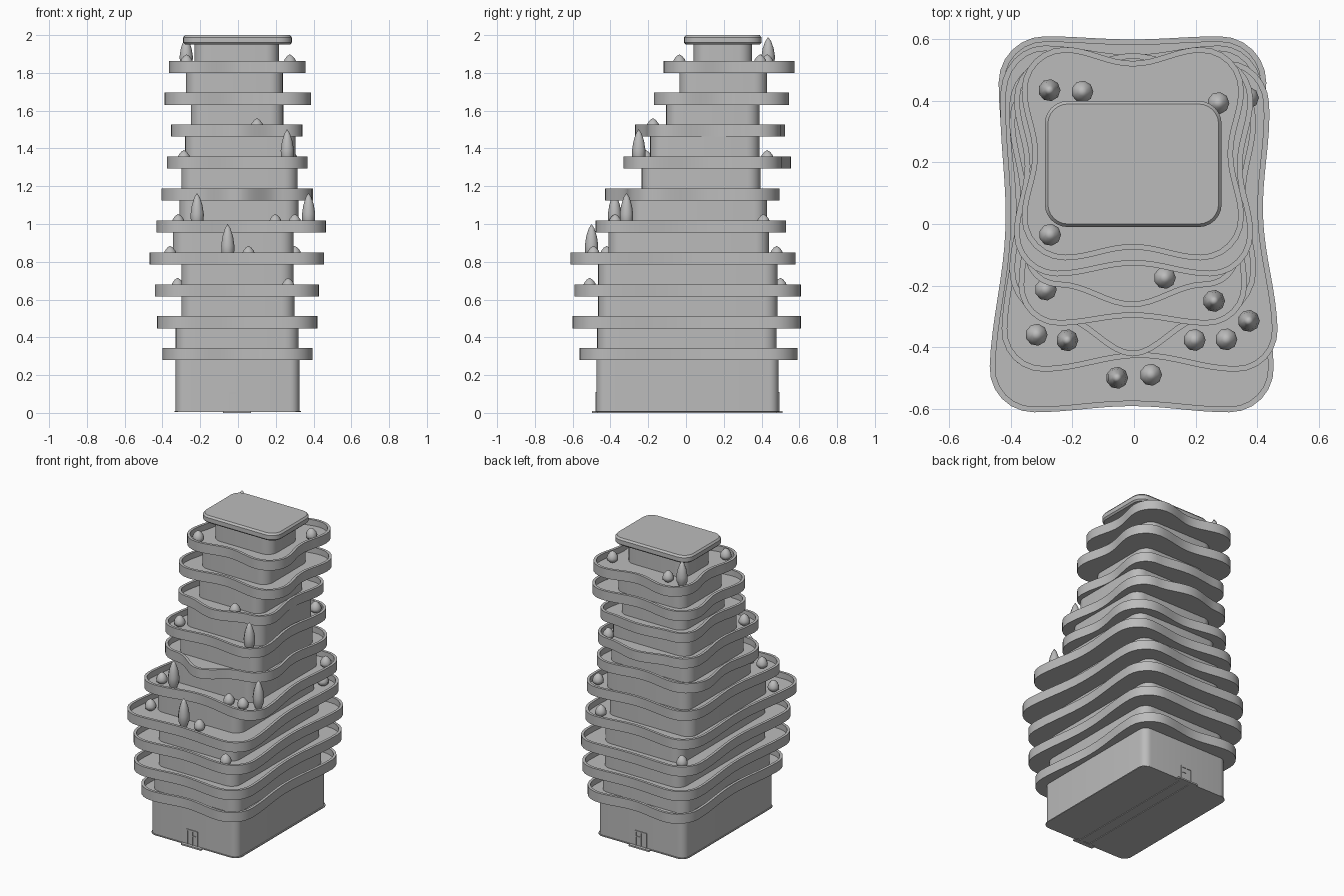
import bpy, bmesh, math
from mathutils import Vector

cube = bpy.data.objects.get("Cube")
if cube:
    bpy.data.objects.remove(cube, do_unlink=True)

GREY = (0.5, 0.5, 0.5, 1)
mat = bpy.data.materials.new("plain_grey")
mat.use_nodes = True
mat.diffuse_color = GREY
mat.node_tree.nodes["Principled BSDF"].inputs["Base Color"].default_value = GREY


def outline(x0, x1, y0, y1, r, dips=(0, 0, 0, 0), taper=0):
    """Rounded rectangle, anticlockwise; dips (front, right, back, left) push each
    side's middle inward and taper narrows it towards the back."""
    pts = []
    corners = [Vector((x0, y0)), Vector((x1, y0)), Vector((x1, y1)), Vector((x0, y1))]
    for i, dip in enumerate(dips):
        a, b = corners[i], corners[(i + 1) % 4]
        along = (b - a).normalized()
        inward = Vector((-along.y, along.x))
        start, end = a + along * r, b - along * r
        steps = 16 if dip else 1
        for k in range(steps):
            t = k / steps
            wave = dip * (1 - math.cos(2 * math.pi * t)) / 2
            pts.append(start.lerp(end, t) + inward * wave)
        centre = end + inward * r
        for k in range(6):
            s = math.pi / 2 * k / 6
            pts.append(centre - inward * r * math.cos(s) + along * r * math.sin(s))
    return [Vector((p.x * (1 - taper * (p.y - y0) / (y1 - y0)), p.y)) for p in pts]


def inset(pts, d):
    """Move every outline point inward by d."""
    out = []
    for i, p in enumerate(pts):
        t = (pts[(i + 1) % len(pts)] - pts[i - 1]).normalized()
        out.append(p + Vector((-t.y, t.x)) * d)
    return out


def finish(name, bm, angle=35):
    bmesh.ops.recalc_face_normals(bm, faces=bm.faces)
    mesh = bpy.data.meshes.new(name)
    bm.to_mesh(mesh)
    bm.free()
    mesh.materials.append(mat)
    obj = bpy.data.objects.new(name, mesh)
    bpy.context.collection.objects.link(obj)
    bpy.ops.object.select_all(action="DESELECT")
    obj.select_set(True)
    bpy.context.view_layer.objects.active = obj
    bpy.ops.object.shade_smooth_by_angle(angle=math.radians(angle))


def skin(name, rings):
    """Join (outline, z) rings into a closed solid."""
    bm = bmesh.new()
    loops = [[bm.verts.new((p.x, p.y, z)) for p in pts] for pts, z in rings]
    for low, high in zip(loops, loops[1:]):
        for i in range(len(low)):
            j = (i + 1) % len(low)
            bm.faces.new((low[i], low[j], high[j], high[i]))
    bm.faces.new(loops[0][::-1])
    bm.faces.new(loops[-1])
    finish(name, bm)


def box(name, x0, x1, y0, y1, z0, z1):
    pts = [Vector(p) for p in ((x0, y0), (x1, y0), (x1, y1), (x0, y1))]
    skin(name, [(pts, z0), (pts, z1)])


RIM, DEPTH, THICK, STEP, FIRST = 0.018, 0.04, 0.064, 0.169, 0.279


def slab_z(n):
    return FIRST + STEP * (n - 1)


# Balcony trays: x0, x1, y0, y1, corner radius, front dip, back dip, taper
slabs = [
    (-.40, .395, -.565, .59, .15, .03, .03, 0),
    (-.43, .42, -.60, .61, .15, .025, .015, 0),
    (-.44, .43, -.59, .61, .15, .025, .01, 0),
    (-.475, .46, -.612, .58, .15, .02, .03, .1),
    (-.435, .472, -.48, .53, .14, .045, .03, .08),
    (-.405, .397, -.31, .495, .16, -.12, .03, 0),
    (-.375, .367, -.33, .505, .13, .025, -.05, 0),
    (-.355, .342, -.205, .50, .11, -.065, -.025, 0),
    (-.39, .387, -.17, .545, .14, .035, .035, 0),
    (-.365, .357, -.118, .575, .14, .035, .045, 0),
]
for n, (x0, x1, y0, y1, r, front, back, taper) in enumerate(slabs, 1):
    outer = outline(x0, x1, y0, y1, r, (front, .035, back, .035), taper)
    inner = inset(outer, RIM)
    z = slab_z(n)
    skin(f"balcony_{n}", [(outer, z), (outer, z + THICK), (inner, z + THICK), (inner, z + THICK - DEPTH)])

# Storey walls above each tray
walls = [
    (-.33, .32, -.47, .48),
    (-.30, .30, -.465, .485),
    (-.30, .295, -.465, .485),
    (-.345, .295, -.41, .44),
    (-.31, .32, -.295, .43),
    (-.30, .315, -.235, .395),
    (-.28, .305, -.19, .39),
    (-.25, .24, -.105, .39),
    (-.275, .237, -.035, .43),
    (-.23, .217, .04, .35),
]
for n, w in enumerate(walls, 1):
    pts = outline(*w, .07)
    top = slab_z(n + 1) + .01 if n < len(walls) else 1.96
    skin(f"storey_{n}", [(pts, slab_z(n) + .015), (pts, top)])

# Ground storey with a thin foot
base = outline(-.33, .325, -.475, .49, .05)
skin("ground_storey", [(base, .006), (base, FIRST + .01)])
foot = outline(-.336, .333, -.48, .496, .055)
skin("foot", [(foot, .004), (foot, .01)])

# Roof cap with rounded edges
cap = outline(-.29, .285, -.01, .40, .075)
small = inset(cap, .01)
skin("roof_cap", [(small, 1.95), (cap, 1.96), (cap, 1.988), (small, 2.0)])

# Doors and steps on the front and back
for side, face, out in (("front", -.475, -1), ("back", .49, 1)):
    def part(name, x0, x1, depth, z0, z1):
        ya, yb = sorted((face - out * .01, face + out * depth))
        box(f"{side}_{name}", x0, x1, ya, yb, z0, z1)
    part("door_step", -.08, .07, .022, 0, .01)
    part("door_left_post", .027, .035, .005, .01, .11)
    part("door_right_post", -.05, -.042, .005, .01, .11)
    part("door_lintel", -.05, .035, .005, .1, .11)
    part("door_middle_post", -.01, -.003, .004, .01, .1)
    part("door_crossbar", -.003, .027, .004, .066, .073)

# Rails under the floor
for name, x in (("left", .03), ("right", -.045)):
    box(f"{name}_floor_rail", x - .012, x + .012, -.495, .51, 0, .007)


def plant(name, x, y, slab, height):
    """Bullet-shaped shrub or tree standing on a tray."""
    profile = [(.02, 0), (.035, .2), (.036, .4), (.029, .65), (.015, .88)]
    z = slab_z(slab) + THICK - DEPTH
    bm = bmesh.new()
    loops = [[bm.verts.new((x + r * math.cos(a * math.tau / 9), y + r * math.sin(a * math.tau / 9), z + h * height))
              for a in range(9)] for r, h in profile]
    tip = bm.verts.new((x, y, z + height))
    for low, high in zip(loops, loops[1:]):
        for i in range(9):
            bm.faces.new((low[i], low[i - 1], high[i - 1], high[i]))
    for i in range(9):
        bm.faces.new((loops[-1][i], loops[-1][i - 1], tip))
    bm.faces.new(loops[0])
    finish(name, bm, 60)


trees = [(-.275, .435, 10, .165), (.26, -.25, 7, .185), (.373, -.315, 5, .185), (-.217, -.378, 5, .185),
         (-.055, -.50, 4, .19)]
shrubs = [(-.168, .43, 10), (.274, .393, 10), (-.273, -.035, 10), (.10, -.175, 8), (-.287, -.213, 7), (.28, .43, 7),
          (.197, -.377, 5), (.3, -.375, 5), (-.317, -.36, 5), (.37, .41, 5), (-.36, -.42, 4), (.055, -.49, 4),
          (.30, .48, 4), (.265, -.51, 3), (-.32, .50, 3)]
for i, tree in enumerate(trees, 1):
    plant(f"tree_{i}", *tree)
for i, shrub in enumerate(shrubs, 1):
    plant(f"shrub_{i}", *shrub, .074)
